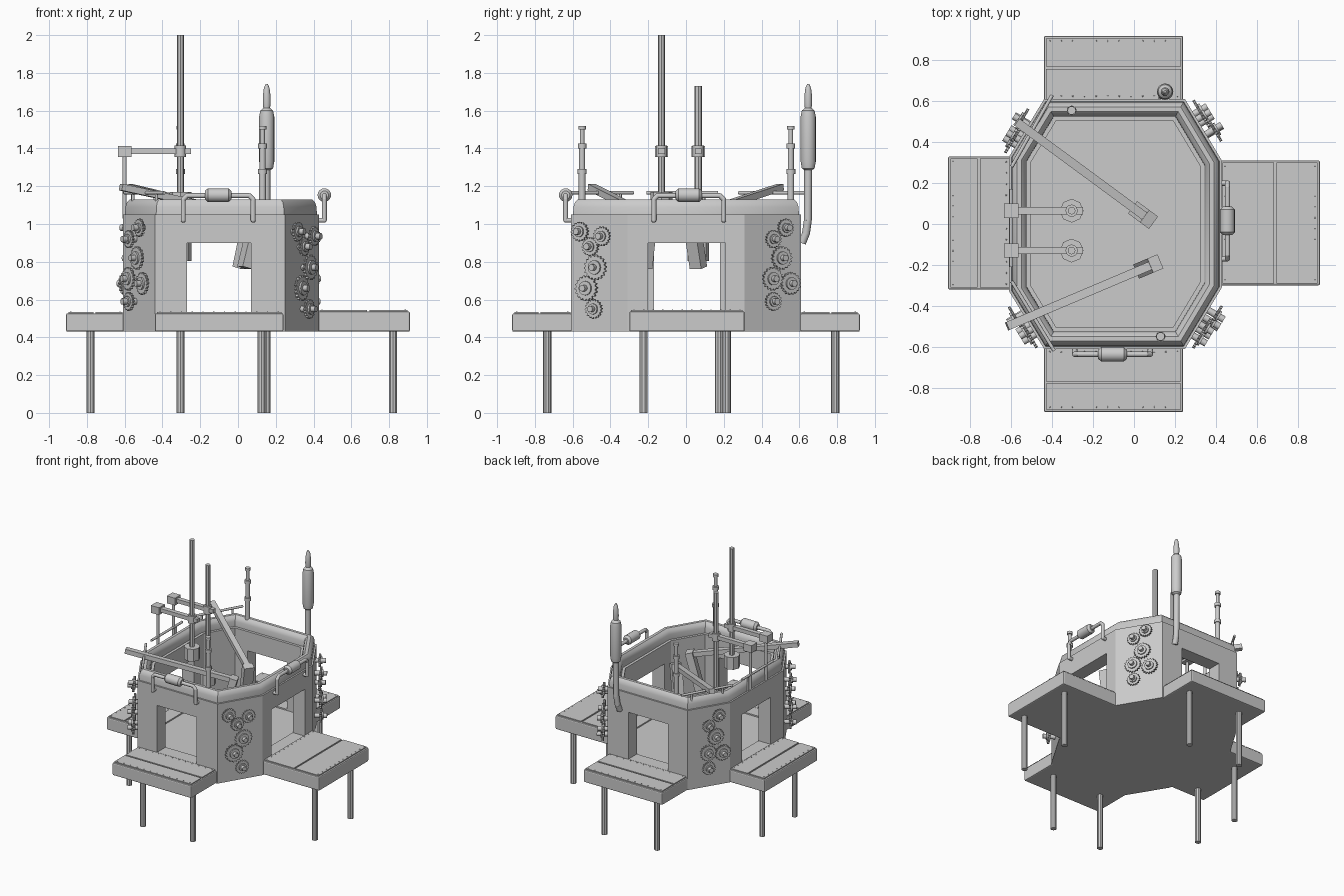
import bpy, bmesh, math
from mathutils import Vector, Matrix

if "Cube" in bpy.data.objects:
    bpy.data.objects.remove(bpy.data.objects["Cube"])

def finish(name, bm, smooth=True, bevel=0):
    bmesh.ops.recalc_face_normals(bm, faces=bm.faces)
    me = bpy.data.meshes.new(name)
    bm.to_mesh(me)
    bm.free()
    ob = bpy.data.objects.new(name, me)
    bpy.context.collection.objects.link(ob)
    if bevel:
        m = ob.modifiers.new("bevel", 'BEVEL')
        m.width, m.segments, m.limit_method = bevel, 2, 'ANGLE'
    if smooth:
        bpy.ops.object.select_all(action='DESELECT')
        ob.select_set(True)
        bpy.context.view_layer.objects.active = ob
        bpy.ops.object.shade_smooth_by_angle(angle=math.radians(35))
    return ob

def along(a, b):
    a, b = Vector(a), Vector(b)
    q = (b - a).to_track_quat('Z', 'Y')
    return Matrix.Translation((a + b) / 2) @ q.to_matrix().to_4x4(), (b - a).length

def tube(bm, a, b, r, r2=None, n=12):
    m, d = along(a, b)
    bmesh.ops.create_cone(bm, cap_ends=True, segments=n, radius1=r,
                          radius2=r if r2 is None else r2, depth=d, matrix=m)

def bar(bm, a, b, w, h):
    m, d = along(a, b)
    bmesh.ops.create_cube(bm, size=1, matrix=m @ Matrix.Diagonal((w, h, d, 1)))

def box(bm, x0, x1, y0, y1, z0, z1):
    c = ((x0 + x1) / 2, (y0 + y1) / 2, (z0 + z1) / 2)
    bmesh.ops.create_cube(bm, size=1, matrix=Matrix.Translation(c) @
                          Matrix.Diagonal((x1 - x0, y1 - y0, z1 - z0, 1)))

def pipe(bm, pts, r):
    for a, b in zip(pts, pts[1:]):
        tube(bm, a, b, r)
    for p in pts[1:-1]:
        bmesh.ops.create_uvsphere(bm, u_segments=12, v_segments=8, radius=r,
                                  matrix=Matrix.Translation(p))

def stack(bm, x, y, prof, n=16):
    # turned shape from (radius, height) pairs
    rings = [[bm.verts.new((x + r * math.cos(2 * math.pi * i / n),
                            y + r * math.sin(2 * math.pi * i / n), z)) for i in range(n)]
             for r, z in prof]
    for p, q in zip(rings, rings[1:]):
        for i in range(n):
            bm.faces.new((p[i], p[(i + 1) % n], q[(i + 1) % n], q[i]))
    bm.faces.new(rings[0])
    bm.faces.new(rings[-1])

# Octagonal plan, inset by d
def octagon(d):
    a, b = 0.566 * d, 0.277 * d
    right = [(0.25 - a, -0.61 + d), (0.43 - d, -0.31 + b), (0.43 - d, 0.31 - b), (0.25 - a, 0.61 - d)]
    left = [(-0.44 + a, 0.61 - d), (-0.61 + d, 0.33 - b), (-0.61 + d, -0.33 + b), (-0.44 + a, -0.61 + d)]
    return right + left

def oct_ring(bm, prof):
    rings = [[bm.verts.new((x, y, z)) for x, y in octagon(d)] for d, z in prof]
    for p, q in zip(rings, rings[1:] + rings[:1]):
        for i in range(8):
            bm.faces.new((p[i], p[(i + 1) % 8], q[(i + 1) % 8], q[i]))

# Tub wall with four doorways
bm = bmesh.new()
oct_ring(bm, [(0, 0.43), (0, 1.05), (0.105, 1.05), (0.105, 0.43)])
wall = finish("tub_wall", bm, False)
for dims in [(-0.27, 0.07, -0.8, -0.4), (-0.27, 0.07, 0.4, 0.8),
             (0.25, 0.6, -0.20, 0.21), (-0.8, -0.4, -0.17, 0.18)]:
    bm = bmesh.new()
    box(bm, *dims, 0.535, 0.90)
    cut = finish("doorway_cutter", bm, False)
    cut.hide_render = True
    m = wall.modifiers.new("doorway", 'BOOLEAN')
    m.operation, m.object, m.solver = 'DIFFERENCE', cut, 'EXACT'
    bpy.context.view_layer.objects.active = wall
    bpy.ops.object.modifier_apply(modifier=m.name)
    bpy.data.objects.remove(cut)

# Floor
bm = bmesh.new()
f = bm.faces.new([bm.verts.new((x, y, 0.43)) for x, y in octagon(0.02)])
ext = bmesh.ops.extrude_face_region(bm, geom=[f])['geom']
bmesh.ops.translate(bm, vec=(0, 0, 0.095), verts=[v for v in ext if isinstance(v, bmesh.types.BMVert)])
bm.faces.new([v for v in bm.verts if v.co.z < 0.44]) if not any(
    all(v.co.z < 0.44 for v in g.verts) for g in bm.faces) else None
finish("tub_floor", bm, False)

# Padded rim
bm = bmesh.new()
oct_ring(bm, [(0.012, 1.045), (0.014, 1.09), (0.022, 1.115), (0.038, 1.13), (0.06, 1.13),
              (0.076, 1.115), (0.084, 1.09), (0.085, 1.045)])
finish("tub_rim", bm)

# Four platforms: slab, two top planks and rivets
def platform(name, x0, x1, y0, y1, long_x, groove, top):
    bm = bmesh.new()
    box(bm, x0, x1, y0, y1, 0.43, top - 0.008)
    finish(name, bm, False, 0.008)
    planks, rivets = bmesh.new(), bmesh.new()
    lo, hi = (y0, y1) if long_x else (x0, x1)
    for a, b in [(lo + 0.012, groove - 0.006), (groove + 0.006, hi - 0.012)]:
        d = (x0 + 0.01, x1 - 0.01, a, b) if long_x else (a, b, y0 + 0.01, y1 - 0.01)
        box(planks, *d, top - 0.015, top)
    for i in range(12):
        t = 0.04 + 0.92 * i / 11
        for e in (lo + 0.025, hi - 0.025):
            p = (x0 + (x1 - x0) * t, e) if long_x else (e, y0 + (y1 - y0) * t)
            tube(rivets, (*p, top - 0.003), (*p, top + 0.003), 0.005, 0.003, 6)
    finish(name + "_planks", planks, False)
    finish(name + "_rivets", rivets, False)

platform("front_platform", -0.44, 0.24, -0.92, -0.60, True, -0.775, 0.535)
platform("back_platform", -0.44, 0.24, 0.60, 0.92, True, 0.765, 0.535)
platform("left_platform", -0.91, -0.60, -0.32, 0.33, False, -0.76, 0.535)
platform("right_platform", 0.42, 0.91, -0.30, 0.31, False, 0.69, 0.545)

# Legs
bm = bmesh.new()
for x, y in [(-0.305, -0.735), (0.125, -0.735), (-0.305, 0.79), (0.15, 0.79),
             (-0.78, -0.225), (-0.78, 0.175), (0.82, -0.225), (0.82, 0.215)]:
    tube(bm, (x, y, 0), (x, y, 0.44), 0.022, n=10)
finish("legs", bm)

# Gear clusters on the corner walls: (sideways offset, height, radius)
SET_A = [(-0.10, 0.96, 0.052), (0.045, 0.935, 0.052), (-0.035, 0.88, 0.05),
         (0.005, 0.77, 0.068), (-0.06, 0.66, 0.068), (-0.005, 0.55, 0.052)]
SET_B = [(0.06, 0.98, 0.048), (-0.025, 0.92, 0.048), (0.035, 0.82, 0.062),
         (-0.03, 0.71, 0.062), (0.09, 0.685, 0.06), (-0.025, 0.59, 0.05)]
for name, sx, sy, gears in [("front_right", 1, -1, SET_A), ("back_right", 1, 1, SET_B),
                            ("front_left", -1, -1, SET_B), ("back_left", -1, 1, SET_B)]:
    n = Vector((sx * 0.857, sy * 0.515, 0))
    u = Vector((0, 0, 1)).cross(n)
    mid = Vector((0.34 if sx > 0 else -0.525, sy * 0.46, 0))
    bm = bmesh.new()
    for k, (s, z, r) in enumerate(gears):
        c = mid + u * s + Vector((0, 0, z))
        off = 0.025 + 0.014 * (k % 2)
        layers = []
        for h in (off, off + 0.014):
            layers.append([bm.verts.new(c + n * h + (u * math.cos(i * math.pi / 36) + Vector((0, 0, 1)) *
                          math.sin(i * math.pi / 36)) * (r if i % 4 < 2 else r * 0.86)) for i in range(72)])
        for i in range(72):
            j = (i + 1) % 72
            bm.faces.new((layers[0][i], layers[0][j], layers[1][j], layers[1][i]))
        bm.faces.new(layers[0])
        bm.faces.new(layers[1])
        tube(bm, c + n * off, c + n * (off + 0.024), r * 0.55, n=20)
        tube(bm, c - n * 0.01, c + n * (off + 0.05), 0.017, n=12)
    finish(name + "_gears", bm)

# Hand rails with padded grips
for name, frame in [("front_handle", lambda s, o, z: (-0.105 + s, -0.61 - o, z)),
                    ("right_handle", lambda s, o, z: (0.43 + o, 0.015 + s, z))]:
    bm = bmesh.new()
    pipe(bm, [frame(*p) for p in [(-0.185, -0.01, 1.02), (-0.185, 0.027, 1.02), (-0.185, 0.027, 1.13),
              (-0.165, 0.027, 1.15), (0.165, 0.027, 1.15), (0.185, 0.027, 1.13),
              (0.185, 0.027, 1.02), (0.185, -0.01, 1.02)]], 0.013)
    for a, b, r1, r2 in [(-0.07, -0.055, 0.022, 0.036), (-0.055, 0.055, 0.036, 0.036), (0.055, 0.07, 0.036, 0.022)]:
        tube(bm, frame(a, 0.027, 1.153), frame(b, 0.027, 1.153), r1, r2, 16)
    finish(name, bm)

# Periscopes: sliding pole, octagonal foot, collar, cross arm and stand
for name, y, drop in [("front_periscope", -0.13, 0), ("back_periscope", 0.065, 0.27)]:
    bm = bmesh.new()
    x = -0.305
    tube(bm, (x, y, 1.10 - drop), (x, y, 2.0 - drop), 0.019, n=8)
    tube(bm, (x, y, 1.075 - drop), (x, y, 1.17 - drop), 0.058, n=8)
    tube(bm, (x, y, 1.355), (x, y, 1.415), 0.03)
    bar(bm, (-0.62, y, 1.385), (-0.25, y, 1.385), 0.035, 0.03)
    box(bm, -0.635, -0.565, y - 0.035, y + 0.035, 1.355, 1.412)
    tube(bm, (-0.60, y, 1.03), (-0.60, y, 1.36), 0.011)
    finish(name, bm)

# Thin rails on the left and left-hand corners, with short stays
bm = bmesh.new()
for a, b in [((-0.598, 0.28), (-0.40, 0.63)), ((-0.598, -0.28), (-0.39, -0.62)), ((-0.60, -0.21), (-0.60, 0.17))]:
    a, b = Vector((*a, 1.165)), Vector((*b, 1.165))
    tube(bm, a, b, 0.009)
    for t in (0.2, 0.8):
        p = a.lerp(b, t)
        tube(bm, p - Vector((0, 0, 0.13)), p, 0.008)
finish("side_rails", bm)

# Swivel levers with hanging grips
for name, a, b in [("back_lever", (-0.575, 0.50, 1.195), (0.07, 0.025, 1.04)),
                   ("front_lever", (-0.62, -0.50, 1.195), (0.10, -0.195, 1.04))]:
    bm = bmesh.new()
    bar(bm, a, b, 0.042, 0.035)
    d = (Vector(b) - Vector(a)).normalized()
    down = (Vector((0, 0, -1)) + d * d.z * 1.3).normalized()
    top = Vector(b) - down * 0.02
    m = Matrix.Translation(top + down * 0.15)
    side = d.cross(down).normalized()
    fwd = down.cross(side)
    rot = Matrix((fwd, side, down)).transposed().to_4x4()
    bmesh.ops.create_cube(bm, size=1, matrix=m @ rot @ Matrix.Diagonal((0.055, 0.075, 0.30, 1)))
    finish(name, bm, False)

# Collared posts on the rim
for name, x, y in [("back_post", -0.305, 0.555), ("front_post", 0.13, -0.55)]:
    bm = bmesh.new()
    stack(bm, x, y, [(0.018, 1.11), (0.018, 1.265), (0.024, 1.265), (0.024, 1.29), (0.016, 1.29), (0.016, 1.40),
                     (0.023, 1.40), (0.023, 1.425), (0.012, 1.425), (0.012, 1.50), (0.02, 1.50), (0.02, 1.52)])
    finish(name, bm)

# Flue with bent base and swollen body
bm = bmesh.new()
pipe(bm, [(0.14, 0.615, 0.90), (0.145, 0.635, 0.95), (0.15, 0.645, 1.02), (0.15, 0.647, 1.31)], 0.021)
stack(bm, 0.152, 0.647, [(0.02, 1.285), (0.034, 1.295), (0.04, 1.33), (0.04, 1.57), (0.034, 1.60), (0.018, 1.615),
                         (0.021, 1.64), (0.02, 1.68), (0.015, 1.72), (0.006, 1.74)], 20)
finish("flue", bm)
